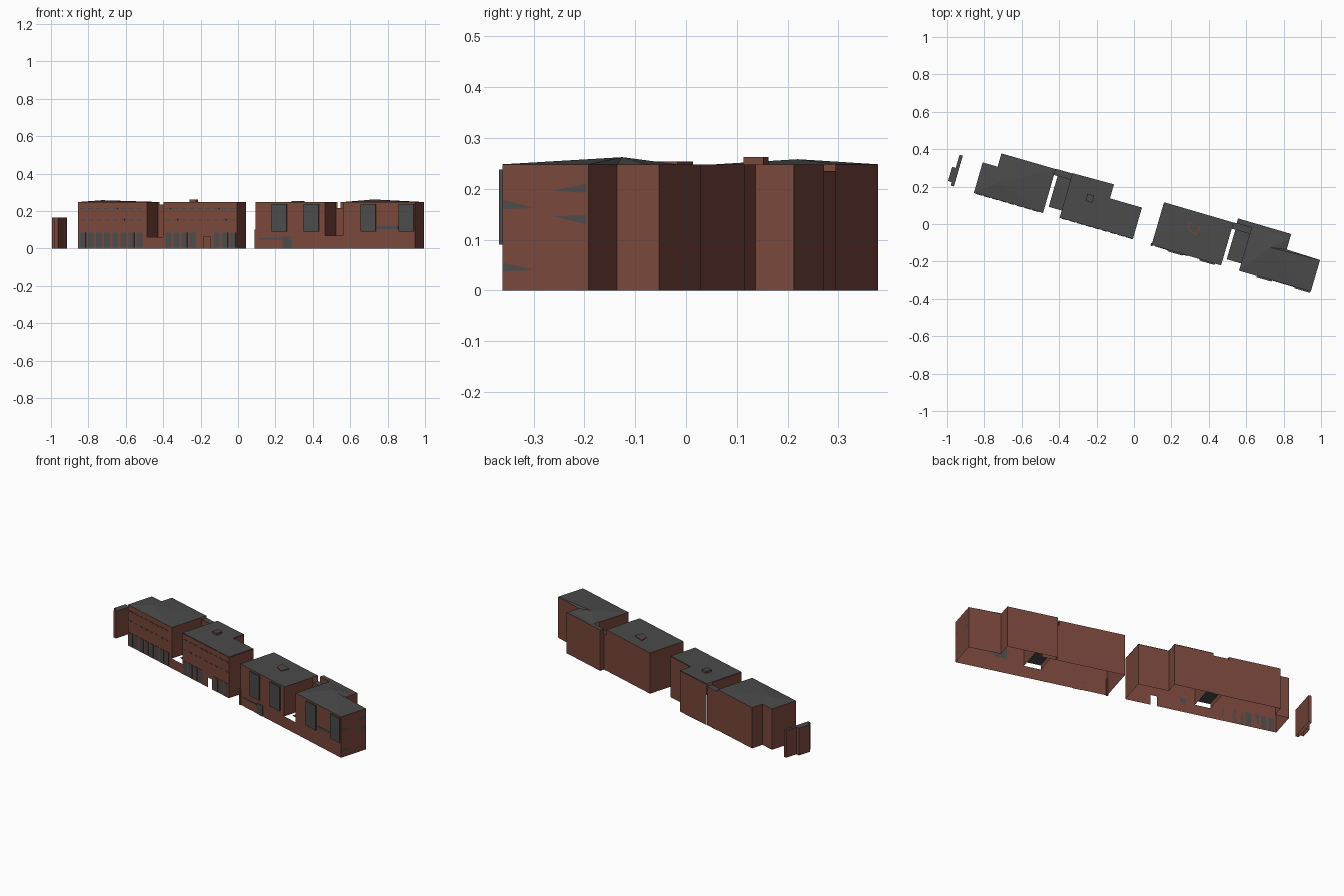
import bpy
from math import radians, sin, cos

if "Cube" in bpy.data.objects:
    bpy.data.objects.remove(bpy.data.objects["Cube"])


def material(name, colour):
    m = bpy.data.materials.new(name)
    m.use_nodes = True
    m.diffuse_color = colour
    m.node_tree.nodes["Principled BSDF"].inputs["Base Color"].default_value = colour
    return m


BRICK = material("red brown brick", (0.19, 0.063, 0.045, 1))
SLATE = material("dark grey slate", (0.07, 0.07, 0.07, 1))
TOP = 0.248


class Frame:
    """Street-aligned frame: u runs along the front, v towards the back."""

    def __init__(self, x, y, degrees):
        self.x, self.y, self.a = x, y, radians(degrees)

    def make(self, name, faces, mat):
        verts, polys = [], []
        for face in faces:
            polys.append(range(len(verts), len(verts) + len(face)))
            for u, v, z in face:
                verts.append((self.x + u * cos(self.a) + v * sin(self.a),
                              self.y - u * sin(self.a) + v * cos(self.a), z))
        mesh = bpy.data.meshes.new(name)
        mesh.from_pydata(verts, [], [list(p) for p in polys])
        mesh.materials.append(mat)
        obj = bpy.data.objects.new(name, mesh)
        bpy.context.collection.objects.link(obj)
        return obj


def wall(p, q, low, high):
    return [(*p, low), (*q, low), (*q, high), (*p, high)]


def ribbon(path, low, high):
    return [wall(p, q, low, high) for p, q in zip(path, path[1:])]


def loop(path):
    return path + path[:1]


def flat(path, z):
    return [[(u, v, z) for u, v in path]]


def pitched(path, z, apex):
    # Shallow roof planes rising to one point
    return [[(*p, z), (*q, z), apex] for p, q in zip(path, path[1:] + path[:1])]


def rect(u0, u1, v0, v1):
    return [(u0, v0), (u1, v0), (u1, v1), (u0, v1)]


def box(path, low, high):
    return ribbon(loop(path), low, high) + flat(path, high)


def plates(items, depth):
    # Thin panels on the front: (u0, u1, low, high)
    return [f for a, b, low, high in items
            for f in box(rect(a, b, -depth, 0), low, high)]


def notch(frame, side, a, b, back, sill, top):
    # Courtyard cut between two blocks, with a low link behind it
    inner = back - 0.035
    frame.make(side + "_notch_walls",
               [wall((a, 0), (a, inner), sill, TOP), wall((b, inner), (b, 0), sill, TOP),
                wall((a, inner), (b, inner), sill, top),
                wall((b, back), (a, back), 0, top)], BRICK)
    frame.make(side + "_link_roof", flat(rect(a, b, inner, back), top), SLATE)
    frame.make(side + "_notch_floor", flat(rect(a + 0.02, b, 0.04, inner), sill), SLATE)


# ---- West building ----
west = Frame(-0.856, 0.166, 16.1)
w_left = [(0, 0), (0.385, 0), (0.385, 0.244), (0.083, 0.244), (0.083, 0.17), (0, 0.17)]
w_right = [(0.477, 0), (0.885, 0), (0.885, 0.174), (0.707, 0.174),
           (0.707, 0.252), (0.477, 0.248)]
door = (0.70, 0.738)
west.make("west_walls",
          ribbon(w_left[2:] + w_left[:1], 0, TOP) + ribbon(w_right[1:], 0, TOP)
          + [wall((0, 0), (0.385, 0), 0, TOP),
             wall((0.385, 0), (0.477, 0), 0, 0.06),
             wall((0.477, 0), (door[0], 0), 0, 0.06),
             wall((door[1], 0), (0.885, 0), 0, 0.06),
             wall((0.477, 0), (0.885, 0), 0.06, TOP)], BRICK)
west.make("west_left_roof", pitched(w_left, TOP, (0.11, 0.088, 0.258)), SLATE)
west.make("west_right_roof", flat(w_right, TOP + 0.002), SLATE)
notch(west, "west", 0.385, 0.477, 0.246, 0.06, 0.235)

# Roof hatch
hatch = rect(0.585, 0.622, 0.125, 0.165)
west.make("hatch_sides", ribbon(loop(hatch), TOP, 0.262), BRICK)
west.make("hatch_lid", flat(hatch, 0.262), SLATE)

# Shop windows and two rows of small upper windows
shops, uppers = [], []
for start, count in ((0.012, 8), (0.487, 9)):
    for i in range(count):
        u = start + i * 0.045
        if not door[0] - 0.035 < u < door[1]:
            shops.append((u, u + 0.032, 0.005, 0.085))
        uppers.append((u, u + 0.03, 0.21, 0.217))
        uppers.append((u + 0.006, u + 0.024, 0.15, 0.157))
west.make("shop_windows", plates(shops, 0.002), SLATE)
west.make("upper_windows", plates(uppers, 0.002), SLATE)

# Free standing wall past the west end
for name, path in (("end_wall", rect(-0.13, -0.112, 0.004, 0.175)),
                   ("end_wall_buttress", rect(-0.151, -0.13, 0.023, 0.102))):
    west.make(name, ribbon(loop(path), 0, 0.165), BRICK)
    west.make(name + "_cap", flat(path, 0.165), SLATE)

# ---- East building ----
east = Frame(0.094, -0.112, 16.3)
e_left = [(0, 0), (0.387, 0), (0.387, 0.238), (0, 0.238)]
e_right = [(0.487, 0), (0.887, 0), (0.887, 0.176), (0.70, 0.18),
           (0.70, 0.266), (0.404, 0.266), (0.404, 0.239), (0.487, 0.239)]
east.make("east_walls",
          ribbon(e_left[2:] + e_left[:1], 0, TOP) + ribbon(e_right[1:7], 0, TOP)
          + [wall((0, 0), (0.387, 0), 0, TOP),
             wall((0.387, 0), (0.487, 0), 0, 0.07),
             wall((0.487, 0), (0.887, 0), 0, TOP),
             wall((0.404, 0.239), (0.487, 0.239), 0.215, TOP)], BRICK)
east.make("east_left_roof", flat(e_left, TOP), SLATE)
east.make("east_wing_roof", flat(rect(0.404, 0.70, 0.239, 0.266), TOP), SLATE)
east.make("east_right_roof",
          pitched([(0.487, 0), (0.887, 0), (0.887, 0.176), (0.70, 0.18),
                   (0.70, 0.239), (0.487, 0.239)], TOP, (0.61, 0.165, 0.262)), SLATE)
notch(east, "east", 0.387, 0.487, 0.239, 0.07, 0.215)

# Slanted skylight
sky = [(0.165, 0.13), (0.215, 0.115), (0.225, 0.165), (0.15, 0.175)]
east.make("skylight_frame", box(sky, TOP, TOP + 0.005), BRICK)
east.make("skylight_pane",
          flat([(0.19 + (u - 0.19) * 0.8, 0.15 + (v - 0.15) * 0.8) for u, v in sky],
               TOP + 0.007), SLATE)

# Tall window bays, door and corner post
tall = [(u, u + 0.085, 0.09, 0.238) for u in (0.09, 0.268, 0.586, 0.798)]
east.make("tall_windows", plates(tall, 0.008), SLATE)
east.make("front_door", plates([(0.15, 0.2, 0, 0.065)], 0.003), SLATE)
east.make("corner_post", box(rect(-0.005, 0.006, -0.005, 0.01), 0, 0.1), BRICK)
east.make("wall_streaks", plates([(0.675, 0.795, 0.105, 0.12),
                                  (0.02, 0.145, 0.047, 0.055)], 0.002), SLATE)

# Tapering slate streaks on the end wall
streaks = []
for v0, v1, low, high, tip in ((0.002, 0.066, 0.16, 0.178, 0.162),
                               (0.172, 0.105, 0.192, 0.21, 0.196),
                               (0.172, 0.105, 0.13, 0.148, 0.146),
                               (0.002, 0.066, 0.038, 0.054, 0.04)):
    streaks.append([(0.889, v0, low), (0.889, v1, tip), (0.889, v0, high)])
east.make("end_streaks", streaks, SLATE)
